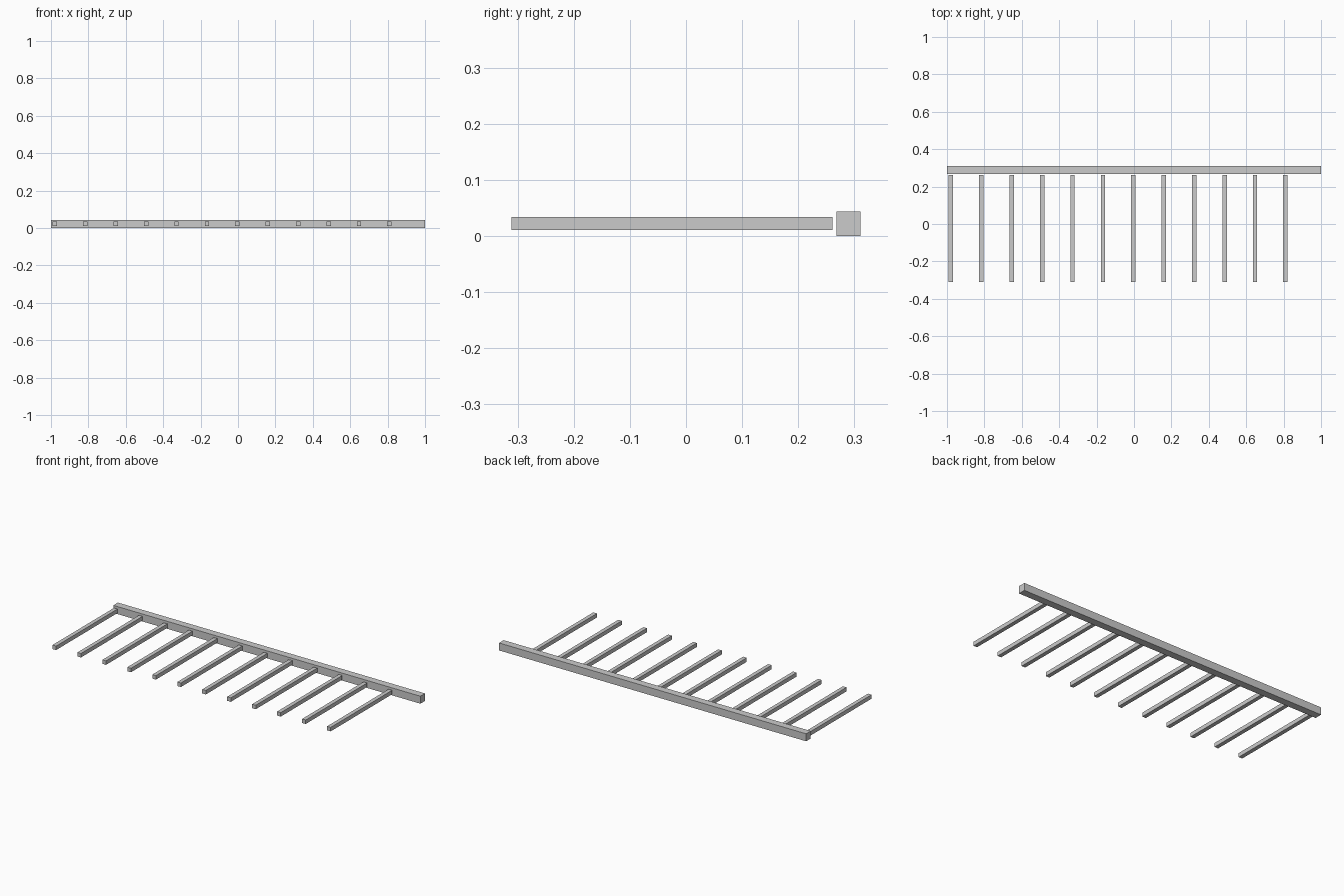
import bpy

if "Cube" in bpy.data.objects:
    bpy.data.objects.remove(bpy.data.objects["Cube"])

def box(name, x0, x1, y0, y1, z0, z1):
    bpy.ops.mesh.primitive_cube_add(size=1, location=((x0 + x1) / 2, (y0 + y1) / 2, (z0 + z1) / 2))
    ob = bpy.context.object
    ob.name = name
    ob.scale = (x1 - x0, y1 - y0, z1 - z0)
    bpy.ops.object.transform_apply(location=False, rotation=False, scale=True)
    return ob

# Long square rail along the back
box("back_rail", -1, 1, 0.268, 0.311, 0, 0.044)

# Evenly spaced slats, stopping just short of the rail
COUNT, FIRST, STEP, W = 12, -0.979, 0.1626, 0.0235
for i in range(COUNT):
    x = FIRST + i * STEP
    box(f"slat_{i + 1}", x - W / 2, x + W / 2, -0.311, 0.261, 0.0105, 0.034)
